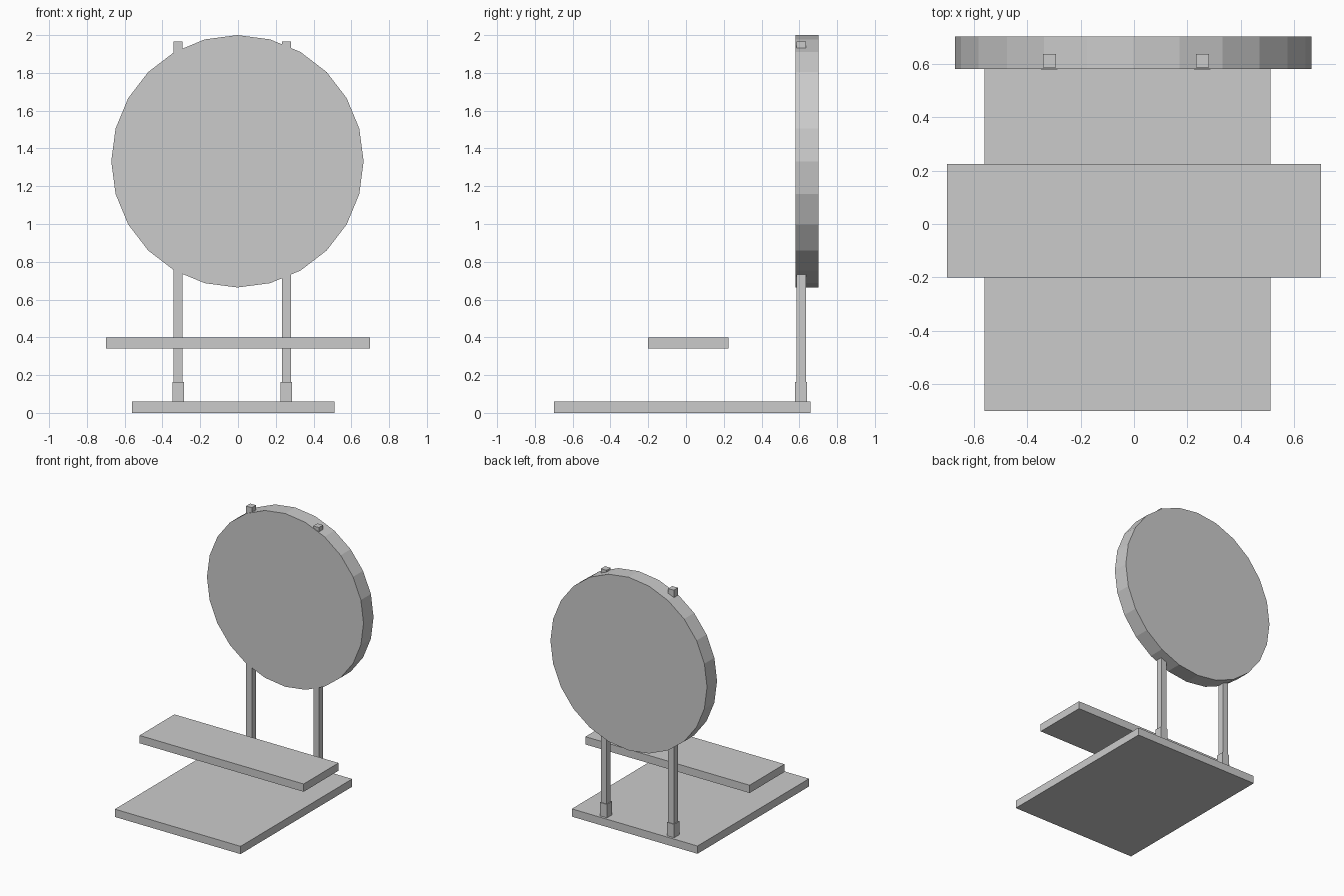
import bpy, math

if "Cube" in bpy.data.objects:
    bpy.data.objects.remove(bpy.data.objects["Cube"])


def box(name, x0, x1, y0, y1, z0, z1):
    bpy.ops.mesh.primitive_cube_add(size=1, location=((x0 + x1) / 2, (y0 + y1) / 2, (z0 + z1) / 2))
    ob = bpy.context.object
    ob.name = name
    ob.scale = (x1 - x0, y1 - y0, z1 - z0)
    bpy.ops.object.transform_apply(location=False, rotation=False, scale=True)
    return ob


# Base plate and the raised bench board
box("base_plate", -0.56, 0.512, -0.70, 0.66, 0.0, 0.06)
box("bench_board", -0.70, 0.70, -0.20, 0.225, 0.34, 0.40)

# Round 24-sided panel, axis along y
bpy.ops.mesh.primitive_cylinder_add(vertices=24, radius=0.668, depth=0.122,
                                    location=(-0.003, 0.641, 1.332),
                                    rotation=(math.pi / 2, 0, 0))
bpy.context.object.name = "round_panel"

# Two posts running through the panel, each in a foot socket
for side, x in (("left", -0.317), ("right", 0.256)):
    box(side + "_post", x - 0.024, x + 0.024, 0.586, 0.636, 0.06, 1.965)
    box(side + "_post_socket", x - 0.031, x + 0.030, 0.578, 0.641, 0.06, 0.163)
